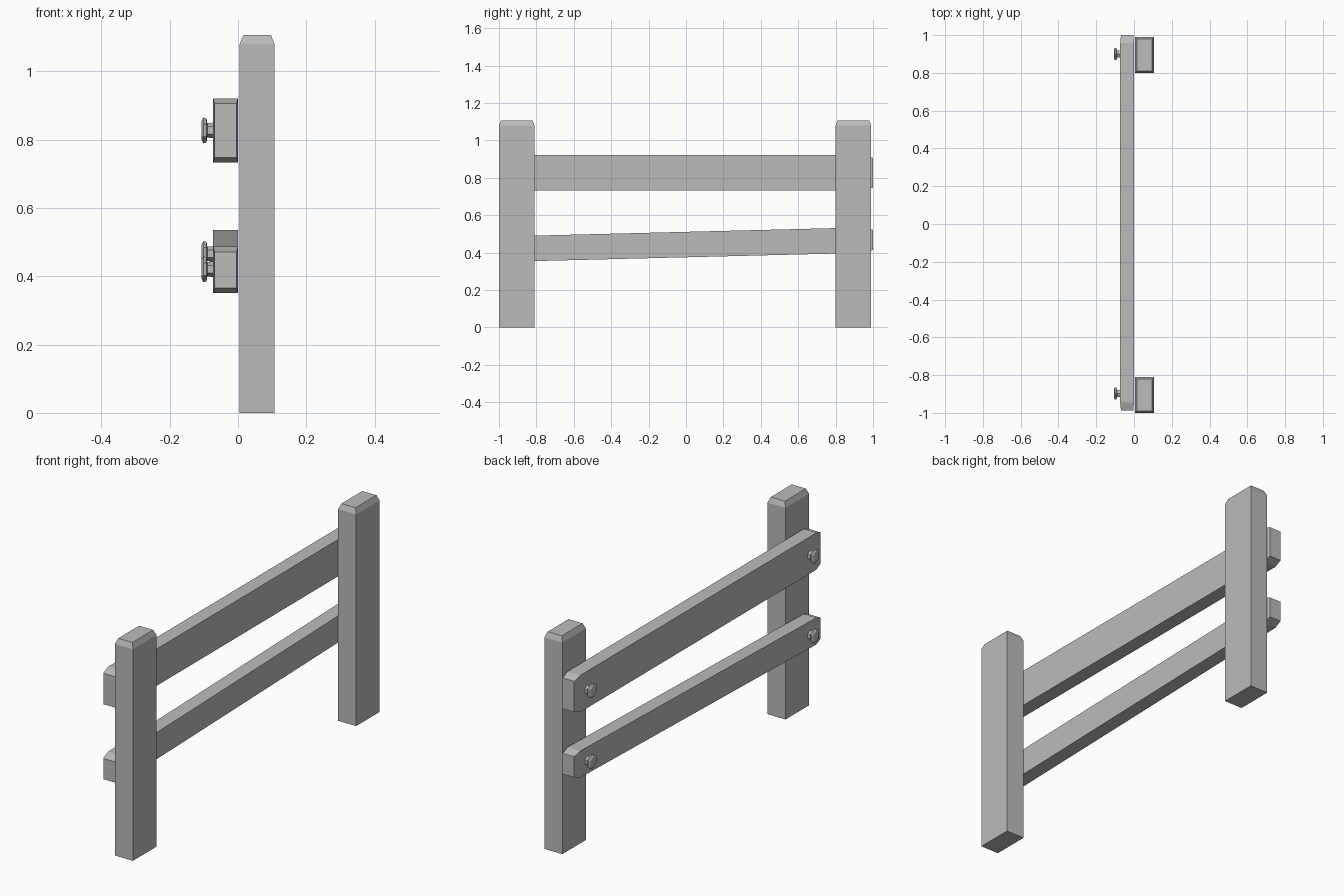
import bpy, bmesh, math
from mathutils import Matrix, Vector

old = bpy.data.objects.get("Cube")
if old:
    bpy.data.objects.remove(old)

grey = bpy.data.materials.new("weathered grey")
grey.use_nodes = True
colour = (0.5, 0.5, 0.5, 1)
grey.diffuse_color = colour
grey.node_tree.nodes["Principled BSDF"].inputs["Base Color"].default_value = colour


def loft(name, rings):
    """Solid made from a stack of matching rings, capped at both ends."""
    bm = bmesh.new()
    loops = [[bm.verts.new(p) for p in ring] for ring in rings]
    n = len(loops[0])
    for a, b in zip(loops, loops[1:]):
        for i in range(n):
            j = (i + 1) % n
            bm.faces.new((a[i], a[j], b[j], b[i]))
    bm.faces.new(loops[0])
    bm.faces.new(loops[-1])
    bmesh.ops.recalc_face_normals(bm, faces=bm.faces)
    mesh = bpy.data.meshes.new(name)
    bm.to_mesh(mesh)
    bm.free()
    mesh.materials.append(grey)
    obj = bpy.data.objects.new(name, mesh)
    bpy.context.collection.objects.link(obj)
    return obj


def rectangle(u, v):
    return [(-u, -v), (u, -v), (u, v), (-u, v)]


def post(name, y):
    # upright with a chamfered top
    w, d = 0.051, 0.095
    levels = [(0, 0), (1.08, 0), (1.107, 0.011)]
    loft(name, [[(0.056 + px, y + py, z) for px, py in rectangle(w - s, d - s)]
                for z, s in levels])


def rail(name, z, half_height, slope):
    # board with tapered ends, sheared to follow its slope
    w = 0.0365
    stations = [(-0.988, 1), (-0.945, 0), (0.957, 0), (1.0, 1)]
    loft(name, [[(-w + px, y, z + slope * y + pz)
                 for px, pz in rectangle(w - 0.004 * s, half_height - 0.015 * s)]
                for y, s in stations])


def bolt(name, y, z):
    # hexagonal head on a narrower neck
    profile = [(-0.07, 0.023), (-0.09, 0.021), (-0.092, 0.035),
               (-0.101, 0.038), (-0.107, 0.027)]
    angles = [math.tau * i / 6 for i in range(6)]
    loft(name, [[(x, y + r * math.sin(a), z + r * math.cos(a)) for a in angles]
                for x, r in profile])


for side, y in (("front", -0.905), ("back", 0.895)):
    post(side + "_post", y)

for label, z, half, slope in (("upper", 0.827, 0.094, 0), ("lower", 0.443, 0.068, 0.025)):
    rail(label + "_rail", z, half, slope)
    for side, y in (("front", -0.897), ("back", 0.9)):
        bolt(f"{label}_{side}_bolt", y, z + slope * y)
